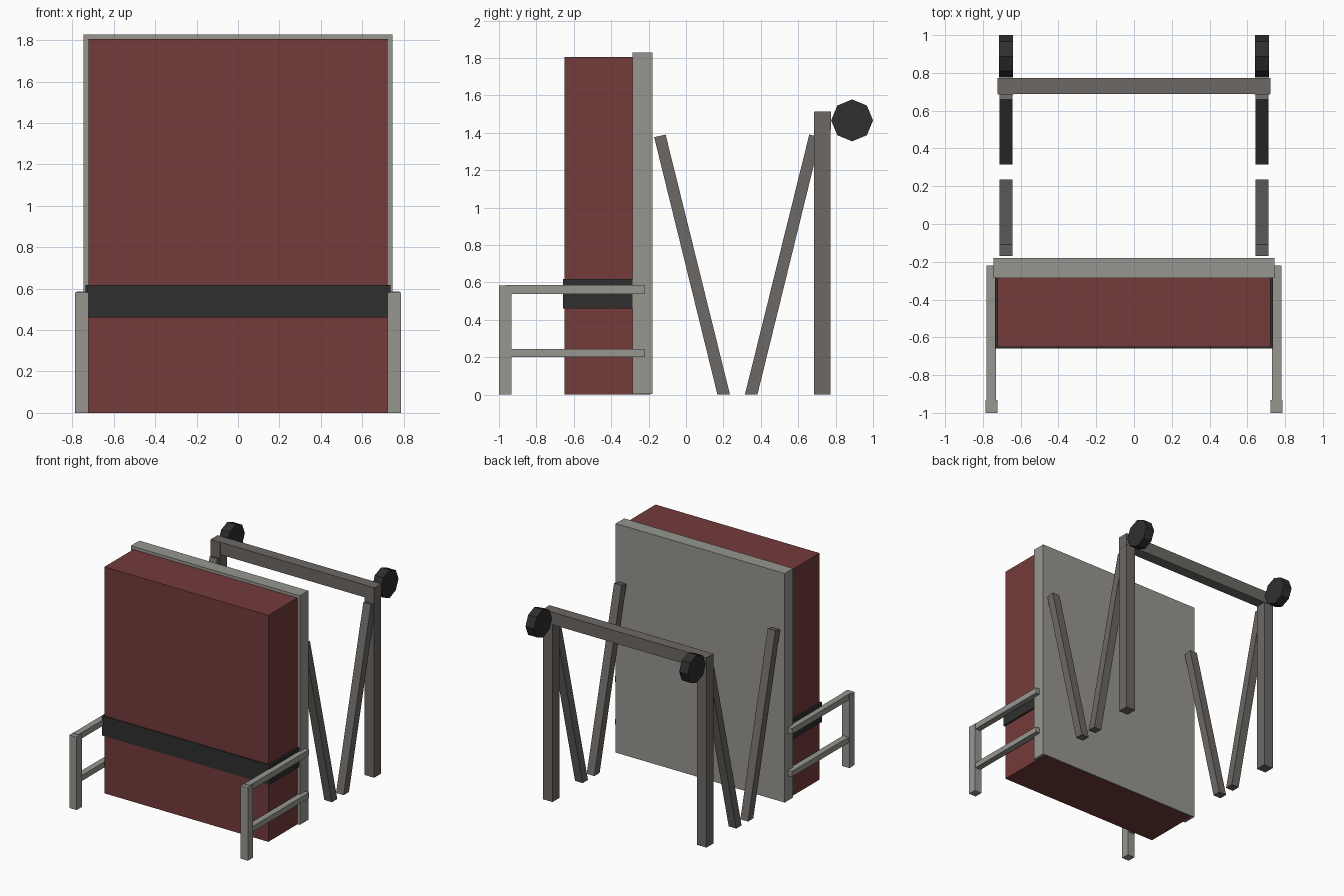
import bpy, bmesh, math
from mathutils import Matrix

if "Cube" in bpy.data.objects:
    bpy.data.objects.remove(bpy.data.objects["Cube"])


def material(name, rgb):
    m = bpy.data.materials.new(name)
    m.diffuse_color = (*rgb, 1)
    m.use_nodes = True
    m.node_tree.nodes["Principled BSDF"].inputs["Base Color"].default_value = m.diffuse_color
    return m


RED = material("dark red", (0.175, 0.043, 0.043))
LIGHT = material("light grey", (0.31, 0.305, 0.28))
STEEL = material("dark steel grey", (0.15, 0.138, 0.128))
BLACK = material("black rubber", (0.028, 0.028, 0.028))


def finish(name, bm, mat):
    bmesh.ops.recalc_face_normals(bm, faces=bm.faces)
    me = bpy.data.meshes.new(name)
    bm.to_mesh(me)
    bm.free()
    me.materials.append(mat)
    ob = bpy.data.objects.new(name, me)
    bpy.context.collection.objects.link(ob)
    return ob


def side_profile(name, x0, x1, points, mat):
    """Extrude a (y, z) outline from x0 to x1."""
    bm = bmesh.new()
    face = bm.faces.new([bm.verts.new((x0, y, z)) for y, z in points])
    ext = bmesh.ops.extrude_face_region(bm, geom=[face])
    verts = [g for g in ext["geom"] if isinstance(g, bmesh.types.BMVert)]
    bmesh.ops.translate(bm, verts=verts, vec=(x1 - x0, 0, 0))
    return finish(name, bm, mat)


def box(name, x, y, z, mat):
    outline = [(y[0], z[0]), (y[1], z[0]), (y[1], z[1]), (y[0], z[1])]
    return side_profile(name, x[0], x[1], outline, mat)


# Padded block, strap and back panel
box("padded_block", (-0.723, 0.723), (-0.65, -0.19), (0, 1.805), RED)
box("strap", (-0.737, 0.737), (-0.658, -0.25), (0.46, 0.618), BLACK)
box("back_panel", (-0.745, 0.745), (-0.286, -0.179), (0.002, 1.828), LIGHT)

# Rear crossbar
box("crossbar", (-0.722, 0.722), (0.687, 0.774), (1.415, 1.514), STEEL)

# Slanted leg outline, cut flat at the floor
leg = [(0.168, 0), (0.235, 0), (-0.109, 1.39), (-0.17, 1.376)]

for s, side in ((-1, "left"), (1, "right")):
    def span(a, b):
        return tuple(sorted((s * a, s * b)))

    # Side handles
    box(f"handle_post_{side}", span(0.723, 0.787), (-1.0, -0.933), (0, 0.582), LIGHT)
    for label, z in (("lower", (0.2, 0.244)), ("upper", (0.539, 0.586))):
        box(f"handle_rail_{label}_{side}", span(0.731, 0.78), (-0.966, -0.22), z, LIGHT)

    # Rear post and V-shaped legs
    box(f"rear_post_{side}", span(0.637, 0.721), (0.685, 0.772), (0, 1.512), STEEL)
    x = span(0.644, 0.711)
    side_profile(f"front_leg_{side}", *x, leg, STEEL)
    side_profile(f"back_leg_{side}", *x, [(0.55 - y, z) for y, z in leg], STEEL)

    # Eight-sided wheel
    wheel = [(0.888 + 0.112 * math.cos(i * math.pi / 4),
              1.466 + 0.112 * math.sin(i * math.pi / 4)) for i in range(8)]
    side_profile(f"wheel_{side}", *span(0.64, 0.715), wheel, BLACK)
